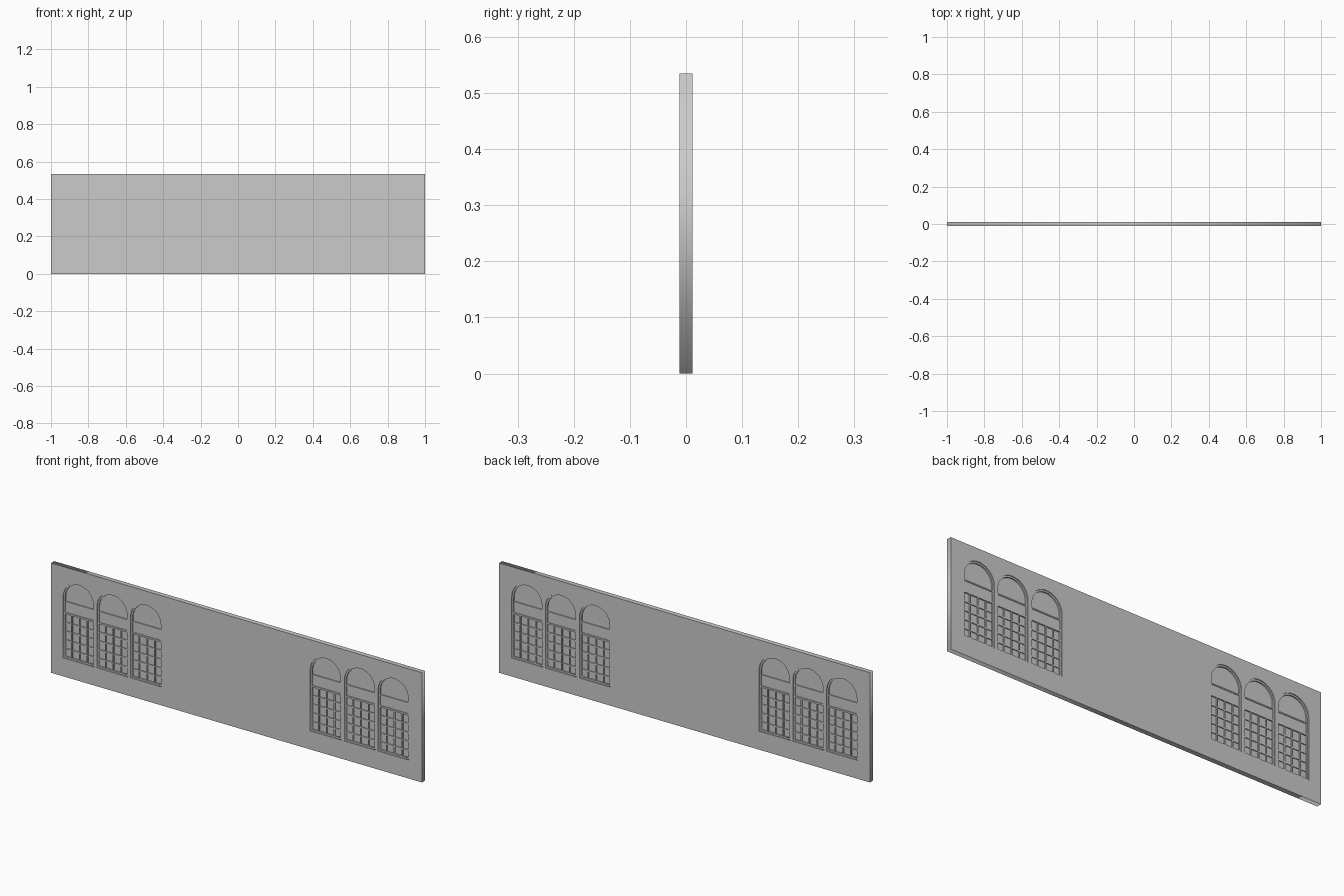
import bpy, bmesh, math

if "Cube" in bpy.data.objects:
    bpy.data.objects.remove(bpy.data.objects["Cube"])

W, BOTTOM, SPRING = 0.168, 0.09, 0.388      # opening width, sill, arch spring
R = W / 2
HALF_T = 0.012                              # half wall thickness
CENTRES = [-0.851, -0.669, -0.487, 0.482, 0.666, 0.848]


def arch(cx, inset=0.0, n=20):
    r = R - inset
    pts = [(cx - r, BOTTOM + inset), (cx + r, BOTTOM + inset)]
    pts += [(cx + r * math.cos(math.pi * i / n), SPRING + r * math.sin(math.pi * i / n))
            for i in range(n + 1)]
    return pts


def plate(name, loops, half):
    """Flat outline with holes, given thickness along y."""
    cu = bpy.data.curves.new(name, 'CURVE')
    cu.dimensions, cu.fill_mode, cu.extrude = '2D', 'BOTH', half
    for pts in loops:
        s = cu.splines.new('POLY')
        s.points.add(len(pts) - 1)
        for p, (x, z) in zip(s.points, pts):
            p.co = (x, z, 0, 1)
        s.use_cyclic_u = True
    ob = bpy.data.objects.new(name, cu)
    bpy.context.collection.objects.link(ob)
    ob.rotation_euler.x = math.pi / 2
    bpy.ops.object.select_all(action='DESELECT')
    ob.select_set(True)
    bpy.context.view_layer.objects.active = ob
    bpy.ops.object.convert(target='MESH')
    return ob


def bars(name, boxes):
    """One object from boxes (x0, x1, z0, z1, half depth)."""
    bm = bmesh.new()
    for x0, x1, z0, z1, h in boxes:
        vs = bmesh.ops.create_cube(bm, size=1)['verts']
        for v in vs:
            v.co = ((x0 + x1) / 2 + v.co.x * (x1 - x0), v.co.y * 2 * h,
                    (z0 + z1) / 2 + v.co.z * (z1 - z0))
    me = bpy.data.meshes.new(name)
    bm.to_mesh(me)
    bm.free()
    bpy.context.collection.objects.link(bpy.data.objects.new(name, me))


# wall with six arched openings
outline = [(-1, 0), (1, 0), (1, 0.535), (-1, 0.535)]
plate("wall", [outline] + [arch(c) for c in CENTRES], HALF_T)

for i, c in enumerate(CENTRES):
    # recessed arched frame and glass
    plate(f"window_frame_{i}", [arch(c), arch(c, 0.008)], 0.008)
    plate(f"window_glass_{i}", [arch(c, 0.004)], 0.002)
    # transom panel, with rails above and below it
    l, r = c - R + 0.006, c + R - 0.006
    bars(f"transom_{i}", [(l, r, 0.31, 0.365, 0.004),
                          (l, r, 0.304, 0.312, 0.008), (l, r, 0.360, 0.366, 0.007)])
    # glazing bars: three uprights, four crossbars
    up = [(c + k * W / 4 - 0.003, c + k * W / 4 + 0.003, BOTTOM + 0.004, 0.308, 0.007)
          for k in (-1, 0, 1)]
    cross = [(l, r, z - 0.003, z + 0.003, 0.006)
             for z in (BOTTOM + 0.043 * k for k in range(1, 5))]
    bars(f"glazing_bars_{i}", up + cross)
